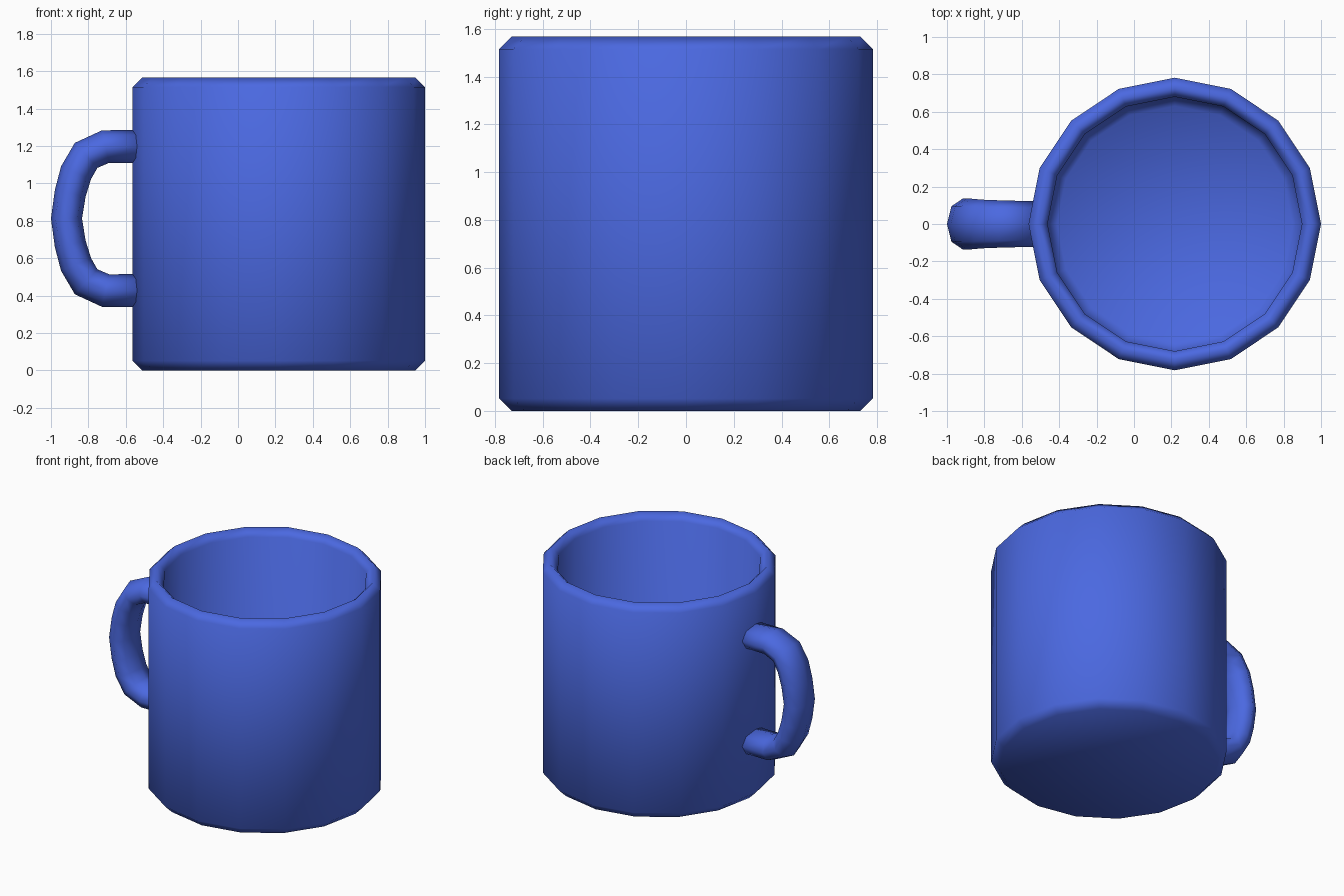
import bpy, bmesh
from math import sin, cos, pi
from mathutils import Vector

if "Cube" in bpy.data.objects:
    bpy.data.objects.remove(bpy.data.objects["Cube"])

blue = bpy.data.materials.new("blue_glaze")
blue.diffuse_color = (0.07, 0.14, 0.75, 1)
blue.use_nodes = True
blue.node_tree.nodes["Principled BSDF"].inputs["Base Color"].default_value = blue.diffuse_color


def loft(name, rings, cap_start=True, cap_end=True):
    """Bridge a list of equal-length rings into a smooth-shaded object."""
    bm = bmesh.new()
    loops = [[bm.verts.new(p) for p in ring] for ring in rings]
    n = len(loops[0])
    for a, b in zip(loops, loops[1:]):
        for i in range(n):
            j = (i + 1) % n
            bm.faces.new((a[i], a[j], b[j], b[i]))
    if cap_start:
        bm.faces.new(loops[0][::-1])
    if cap_end:
        bm.faces.new(loops[-1])
    bmesh.ops.recalc_face_normals(bm, faces=bm.faces)
    for f in bm.faces:
        f.smooth = True
    mesh = bpy.data.meshes.new(name)
    bm.to_mesh(mesh)
    bm.free()
    mesh.materials.append(blue)
    obj = bpy.data.objects.new(name, mesh)
    bpy.context.collection.objects.link(obj)
    return obj


# Mug body: 16-sided turned profile, outside up, over the rim, down inside
CX, SIDES = 0.218, 16
profile = [(0.73, 0), (0.782, 0.052), (0.782, 1.515), (0.73, 1.567),
           (0.68, 1.515), (0.68, 0.15), (0.63, 0.1)]
loft("mug_body", [[(CX + r * cos(2 * pi * i / SIDES), r * sin(2 * pi * i / SIDES), z)
                   for i in range(SIDES)] for r, z in profile])

# Handle: 8-sided oval section swept along a C path, mirrored about its middle
MID = 0.812
# x, height above middle, half thickness, half width
half = [(-0.54, 0.385, 0.088, 0.122), (-0.708, 0.385, 0.089, 0.126),
        (-0.812, 0.338, 0.09, 0.13), (-0.866, 0.245, 0.087, 0.135),
        (-0.897, 0.135, 0.084, 0.135), (-0.917, 0.0, 0.083, 0.135)]
path = half + [(x, -h, t, w) for x, h, t, w in reversed(half[:-1])]
pts = [Vector((x, 0, MID + h)) for x, h, t, w in path]
rings = []
for k, (x, h, t, w) in enumerate(path):
    if k in (0, len(path) - 1):
        tangent = Vector((1, 0, 0)) * (-1 if k == 0 else 1)
    else:
        tangent = ((pts[k] - pts[k - 1]).normalized() + (pts[k + 1] - pts[k]).normalized()).normalized()
    side = Vector((0, 1, 0))
    out = tangent.cross(side)
    rings.append([pts[k] + out * t * cos(pi * i / 4) + side * w * sin(pi * i / 4)
                  for i in range(8)])
loft("handle", rings)
